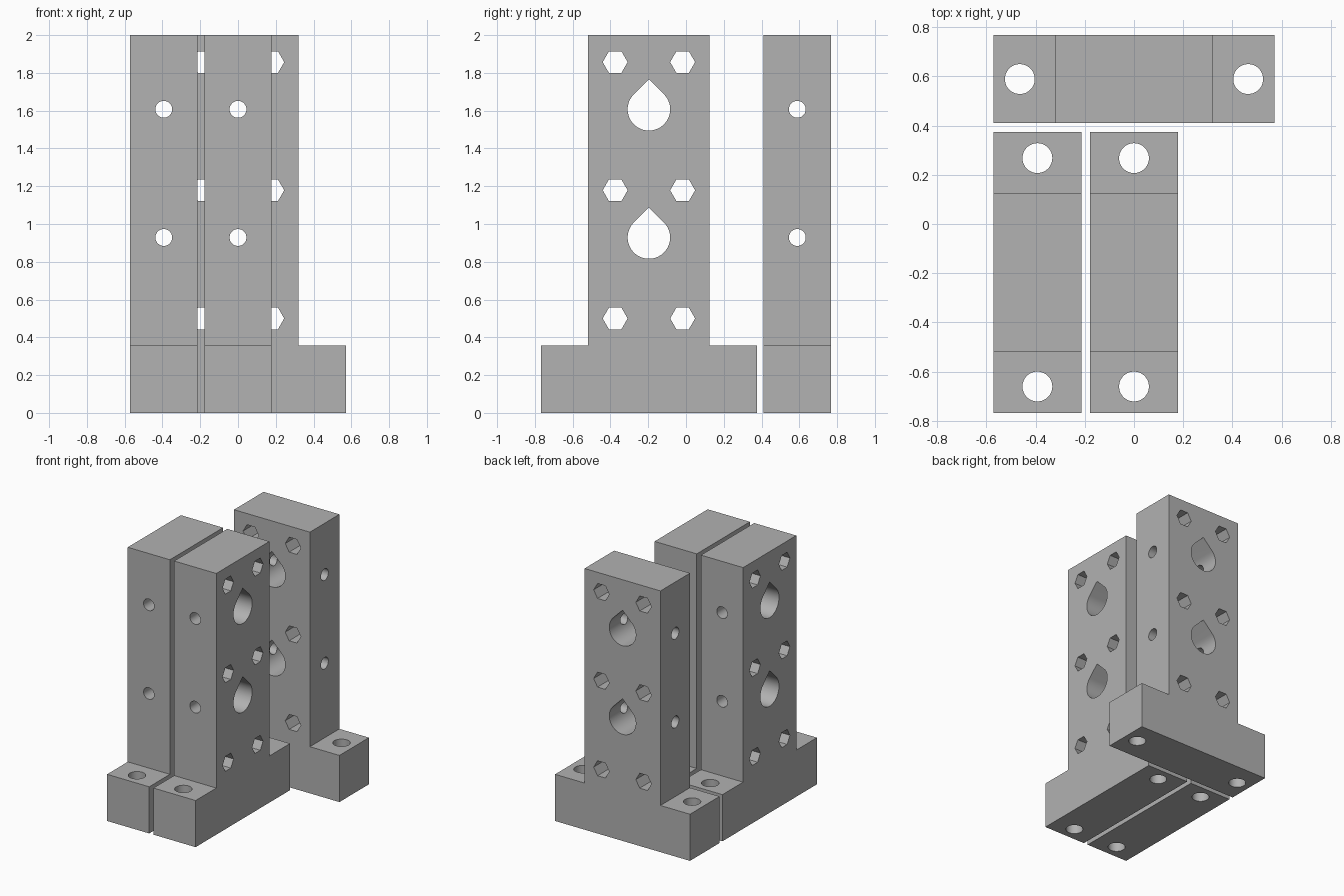
import bpy, bmesh
from math import pi, sin, cos, radians
from mathutils import Matrix

cube = bpy.data.objects.get("Cube")
if cube:
    bpy.data.objects.remove(cube, do_unlink=True)

MM = 1 / 28          # design unit: the bracket is 56 mm tall
THICK = 10

grey = bpy.data.materials.new("light grey")
grey.use_nodes = True
grey.diffuse_color = (0.445, 0.445, 0.445, 1)
grey.node_tree.nodes["Principled BSDF"].inputs["Base Color"].default_value = grey.diffuse_color


def prism(bm, outline, depth):
    """Extrude an (x, z) outline along y, centred on y = 0."""
    face = bm.faces.new([bm.verts.new((x, -depth / 2, z)) for x, z in outline])
    out = bmesh.ops.extrude_face_region(bm, geom=[face])["geom"]
    verts = [v for v in out if isinstance(v, bmesh.types.BMVert)]
    bmesh.ops.translate(bm, verts=verts, vec=(0, depth, 0))


def rod(bm, radius, depth, matrix):
    bmesh.ops.create_cone(bm, cap_ends=True, segments=48, radius1=radius,
                          radius2=radius, depth=depth, matrix=matrix)


def make_object(name, bm):
    bmesh.ops.recalc_face_normals(bm, faces=bm.faces)
    bmesh.ops.scale(bm, verts=bm.verts, vec=(MM, MM, MM))
    mesh = bpy.data.meshes.new(name)
    bm.to_mesh(mesh)
    bm.free()
    obj = bpy.data.objects.new(name, mesh)
    bpy.context.collection.objects.link(obj)
    return obj


def hexagon(x, z, r=1.85):
    return [(x + r * cos(i * pi / 3), z + r * sin(i * pi / 3)) for i in range(6)]


def teardrop(z, r=3.15, steps=48):
    # Round from 135 degrees to 45 degrees, closed by a pointed roof
    arc = [radians(135 + 270 * i / steps) for i in range(steps + 1)]
    return [(r * cos(a), z + r * sin(a)) for a in arc] + [(0, z + r * 2 ** 0.5)]


# Bracket body: upright on a wide foot
bm = bmesh.new()
half = [(16, 0), (16, 10), (9, 10), (9, 56)]
prism(bm, half + [(-x, z) for x, z in reversed(half)], THICK)
body = make_object("bracket_body", bm)

# Teardrop windows and hexagonal holes through the broad face
bm = bmesh.new()
for z in (26, 45):
    prism(bm, teardrop(z), THICK * 2)
for z in (14, 33, 52):
    for x in (-5, 5):
        prism(bm, hexagon(x, z), THICK * 2)
windows = make_object("window_cutter", bm)

# Bolt holes in the foot and narrow cross holes in the upright
bm = bmesh.new()
for x in (-13, 13):
    rod(bm, 1.7, 30, Matrix.Translation((x, 0, 5)))
for z in (26, 45):
    rod(bm, 1.25, 40, Matrix.Translation((0, 0, z)) @ Matrix.Rotation(pi / 2, 4, "Y"))
holes = make_object("round_hole_cutter", bm)

for cutter in (windows, holes):
    cutter.hide_render = True
    mod = body.modifiers.new(cutter.name, "BOOLEAN")
    mod.operation = "DIFFERENCE"
    mod.solver = "EXACT"
    mod.object = cutter

deps = bpy.context.evaluated_depsgraph_get()
mesh = bpy.data.meshes.new_from_object(body.evaluated_get(deps))
mesh.name = "bracket"
mesh.materials.clear()
mesh.materials.append(grey)
for obj in (body, windows, holes):
    bpy.data.objects.remove(obj, do_unlink=True)

# Three identical brackets: one across the back, two side by side in front
for name, x, y, turn in (("back_bracket", 0, 16.5, 0),
                         ("middle_bracket", 0, -5.5, pi / 2),
                         ("right_bracket", -11, -5.5, pi / 2)):
    obj = bpy.data.objects.new(name, mesh.copy())
    bpy.context.collection.objects.link(obj)
    obj.location = (x * MM, y * MM, 0)
    obj.rotation_euler.z = turn
    bpy.ops.object.select_all(action="DESELECT")
    obj.select_set(True)
    bpy.context.view_layer.objects.active = obj
    bpy.ops.object.shade_smooth_by_angle(angle=radians(30))
